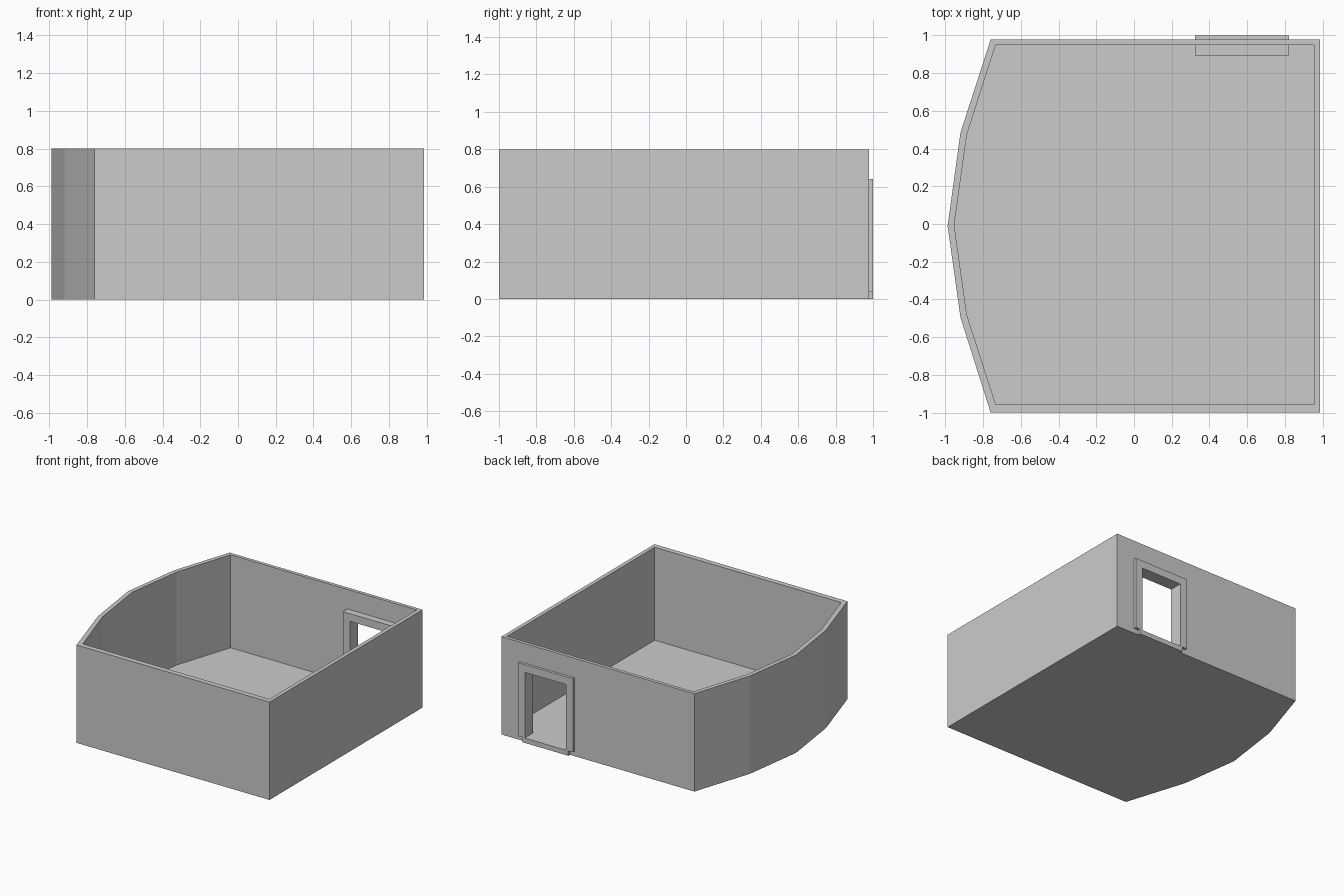
import bpy, bmesh
from mathutils import Vector

if "Cube" in bpy.data.objects:
    bpy.data.objects.remove(bpy.data.objects["Cube"])


def new_object(name, bm):
    bmesh.ops.recalc_face_normals(bm, faces=bm.faces[:])
    mesh = bpy.data.meshes.new(name)
    bm.to_mesh(mesh)
    bm.free()
    obj = bpy.data.objects.new(name, mesh)
    bpy.context.collection.objects.link(obj)
    return obj


def prism(name, points, direction):
    """Extrude a closed 3D outline along a vector."""
    bm = bmesh.new()
    face = bm.faces.new([bm.verts.new(p) for p in points])
    ext = bmesh.ops.extrude_face_region(bm, geom=[face], use_keep_orig=True)
    verts = [g for g in ext["geom"] if isinstance(g, bmesh.types.BMVert)]
    bmesh.ops.translate(bm, verts=verts, vec=Vector(direction))
    return new_object(name, bm)


def box(name, x0, x1, y0, y1, z0, z1):
    return prism(name, [(x0, y0, z0), (x1, y0, z0), (x1, y1, z0), (x0, y1, z0)],
                 (0, 0, z1 - z0))


HEIGHT, FLOOR = 0.8, 0.04
outer = [(-0.76, -1.0), (0.985, -1.0), (0.985, 0.978), (-0.76, 0.978),
         (-0.92, 0.484), (-0.988, -0.01), (-0.92, -0.495)]
inner = [(-0.733, -0.957), (0.953, -0.957), (0.953, 0.95), (-0.733, 0.95),
         (-0.886, 0.474), (-0.953, -0.005), (-0.886, -0.482)]

# Room shell: outer wall, rim, inner wall, floor and underside in one mesh
bm = bmesh.new()
loops = [[bm.verts.new((x, y, z)) for x, y in outline]
         for outline, z in ((outer, 0), (outer, HEIGHT), (inner, HEIGHT), (inner, FLOOR))]
n = len(outer)
for a, b in zip(loops, loops[1:]):
    for i in range(n):
        j = (i + 1) % n
        bm.faces.new((a[i], a[j], b[j], b[i]))
bm.faces.new(loops[0])
bm.faces.new(loops[-1])
room = new_object("room_shell", bm)

# Doorway opening through the back wall
cutter = box("doorway_cutter", 0.365, 0.78, 0.92, 1.1, FLOOR, 0.6)
cutter.hide_render = True
cutter.hide_set(True)
cut = room.modifiers.new("doorway", "BOOLEAN")
cut.operation = "DIFFERENCE"
cut.solver = "EXACT"
cut.object = cutter

# Door frame: upside-down U, slightly proud of both wall faces
x0, x1, jamb, top = 0.323, 0.821, 0.063, 0.64
u_profile = [(x0, FLOOR), (x0, top), (x1, top), (x1, FLOOR),
             (x1 - jamb, FLOOR), (x1 - jamb, top - jamb),
             (x0 + jamb, top - jamb), (x0 + jamb, FLOOR)]
prism("door_frame", [(x, 0.893, z) for x, z in u_profile], (0, 0.107, 0))

# Threshold: floor level continued out to the frame face
box("door_threshold", 0.365, 0.78, 0.97, 1.0, 0, FLOOR)
